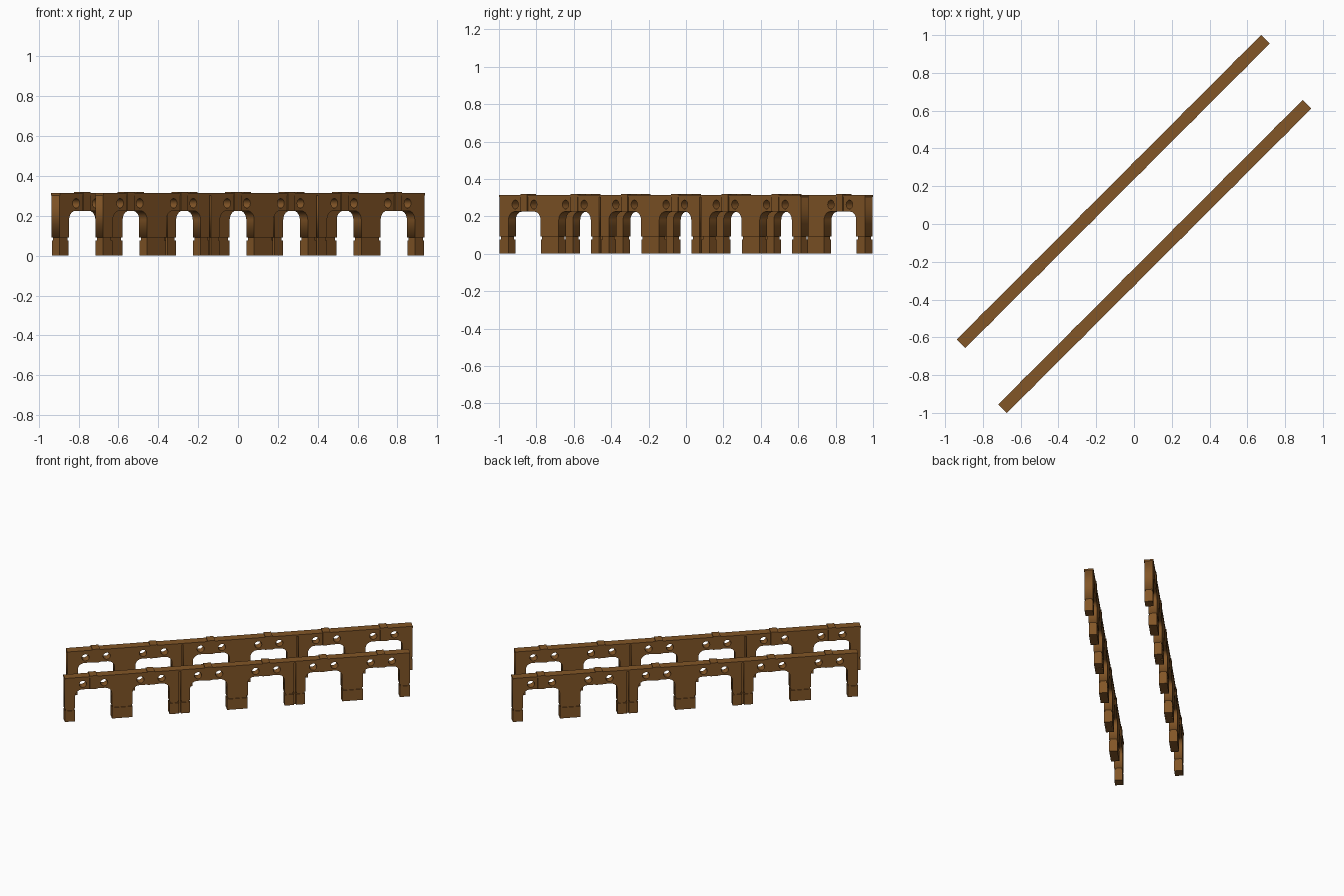
import bpy, math
from mathutils import Matrix

if "Cube" in bpy.data.objects:
    bpy.data.objects.remove(bpy.data.objects["Cube"])

L = 2.28               # wall length
P = L / 6              # arch spacing
T = 0.056              # body thickness
LEG = 0.137            # full leg width
GAP = 0.006            # half width of the joint between modules
Z_SHAFT, Z_ARCH, Z_BEAM = 0.092, 0.225, 0.303
R = 0.045              # arch corner radius

wood = bpy.data.materials.new("brown wood")
wood.diffuse_color = (0.225, 0.092, 0.020, 1)
wood.use_nodes = True
wood.node_tree.nodes["Principled BSDF"].inputs["Base Color"].default_value = wood.diffuse_color


def add_object(name, mesh, matrix):
    mesh.materials.clear()
    mesh.materials.append(wood)
    ob = bpy.data.objects.new(name, mesh)
    bpy.context.collection.objects.link(ob)
    ob.matrix_world = matrix
    return ob


def boxes(name, items, matrix):
    """One mesh of boxes, each (x0, x1, half depth, z0, z1)."""
    v, f = [], []
    for x0, x1, d, z0, z1 in items:
        n = len(v)
        v += [(x, y, z) for z in (z0, z1)
              for x, y in ((x0, -d), (x1, -d), (x1, d), (x0, d))]
        f += [tuple(n + i for i in q) for q in
              ((3, 2, 1, 0), (4, 5, 6, 7), (0, 1, 5, 4),
               (1, 2, 6, 5), (2, 3, 7, 6), (3, 0, 4, 7))]
    me = bpy.data.meshes.new(name)
    me.from_pydata(v, [], f)
    return add_object(name, me, matrix)


def profile(name, loops, depth, matrix):
    """Extrude an outline with holes, drawn in x-z."""
    cu = bpy.data.curves.new(name, 'CURVE')
    cu.dimensions = '2D'
    cu.fill_mode = 'BOTH'
    cu.extrude = depth / 2
    for pts in loops:
        sp = cu.splines.new('POLY')
        sp.points.add(len(pts) - 1)
        for p, (x, z) in zip(sp.points, pts):
            p.co = (x, z, 0, 1)
        sp.use_cyclic_u = True
    tmp = bpy.data.objects.new(name + "_outline", cu)
    bpy.context.collection.objects.link(tmp)
    dg = bpy.context.evaluated_depsgraph_get()
    me = bpy.data.meshes.new_from_object(tmp.evaluated_get(dg))
    bpy.data.objects.remove(tmp)
    me.transform(Matrix.Rotation(math.pi / 2, 4, 'X'))
    return add_object(name, me, matrix)


def arch_points(c):
    """Rounded-corner opening around centre c, left to right."""
    h = (P - LEG) / 2
    pts = [(c - h, Z_SHAFT)]
    for sx, seq in ((-1, range(6)), (1, range(5, -1, -1))):
        for i in seq:
            a = math.pi / 2 * i / 5
            pts.append((c + sx * (h - R + R * math.cos(a)),
                        Z_ARCH - R + R * math.sin(a)))
    return pts + [(c + h, Z_SHAFT)]


def circle(cx, cz, r, n=16):
    return [(cx + r * math.cos(2 * math.pi * i / n),
             cz + r * math.sin(2 * math.pi * i / n)) for i in range(n)]


def build_wall(tag, x, y):
    m = Matrix.Translation((x, y, 0)) @ Matrix.Rotation(math.pi / 4, 4, 'Z')
    plinths, necks = [], []
    for k in range(3):
        mid = (k - 1) * 2 * P
        x0 = mid - P + (GAP if k > 0 else 0)
        x1 = mid + P - (GAP if k < 2 else 0)
        centres = (mid - P / 2, mid + P / 2)
        # two-arch body with round holes either side of each keystone
        outline = [(x0, Z_SHAFT)]
        for c in centres:
            outline += arch_points(c)
        outline += [(x1, Z_SHAFT), (x1, Z_BEAM), (x0, Z_BEAM)]
        holes = [circle(c + s * 0.07, 0.263, 0.024)
                 for c in centres for s in (-1, 1)]
        profile(f"{tag}_arch_body_{k + 1}", [outline] + holes, T, m)
        # leg feet with a recessed neck above
        for a, b in ((x0, mid - P + LEG / 2), (mid - LEG / 2, mid + LEG / 2),
                     (mid + P - LEG / 2, x1)):
            plinths.append((a + 0.001, b - 0.001, T / 2 - 0.001, 0, 0.077))
            necks.append((a + 0.006, b - 0.006, T / 2 - 0.006, 0.077, Z_SHAFT))
    boxes(f"{tag}_feet", plinths, m)
    boxes(f"{tag}_necks", necks, m)
    # recessed fill behind the joints between modules
    boxes(f"{tag}_joints", [(s * P - GAP, s * P + GAP, T / 2 - 0.012, 0, Z_BEAM)
                            for s in (-1, 1)], m)
    # top rail and keystones
    boxes(f"{tag}_top_rail", [(-L / 2, L / 2, 0.031, Z_BEAM, 0.314)], m)
    boxes(f"{tag}_keystones",
          [((i - 2.5) * P - 0.025, (i - 2.5) * P + 0.025, 0.034, Z_ARCH, 0.32)
           for i in range(6)], m)


build_wall("back_wall", -0.11, 0.172)
build_wall("front_wall", 0.11, -0.172)
